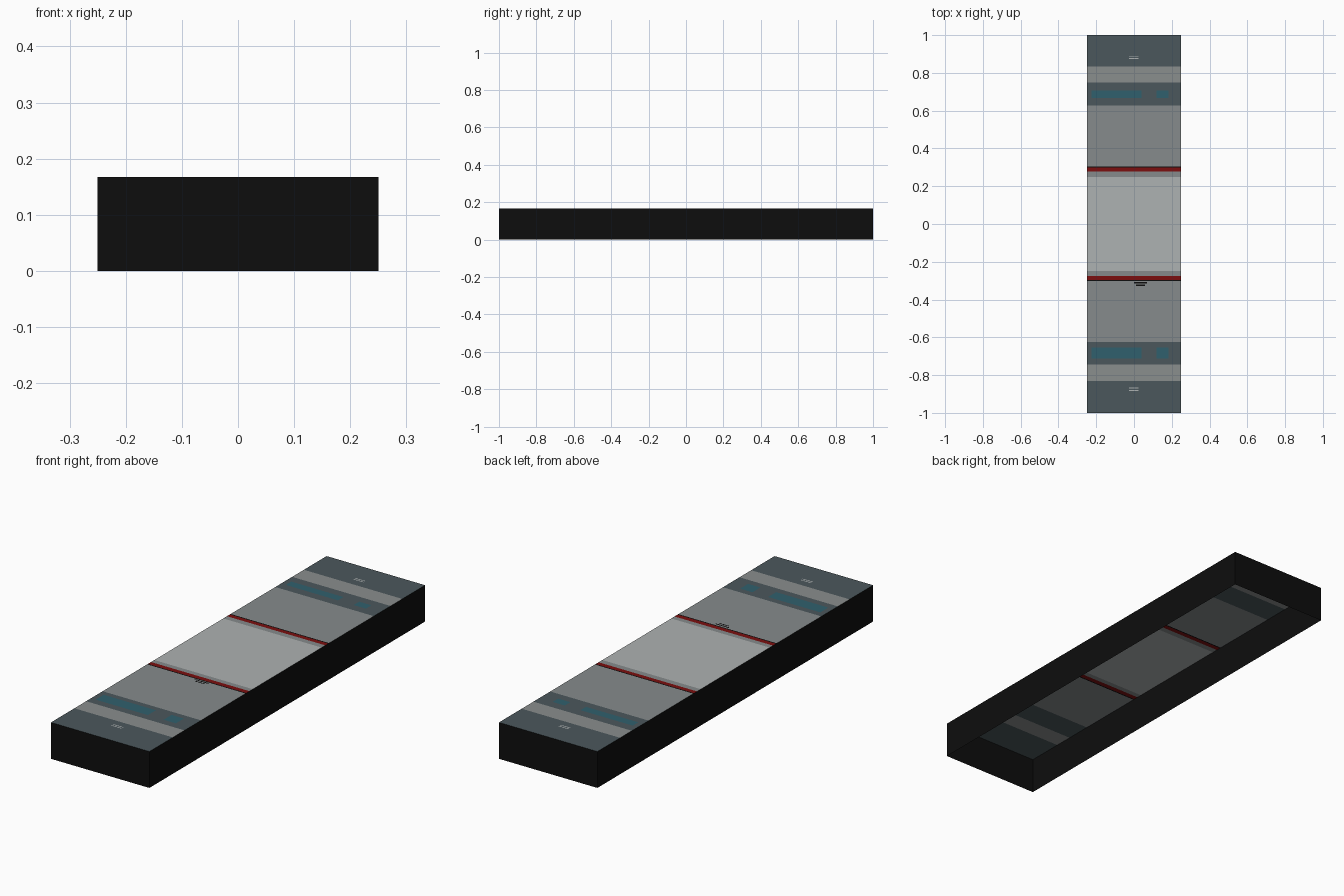
import bpy, bmesh

if "Cube" in bpy.data.objects:
    bpy.data.objects.remove(bpy.data.objects["Cube"])

W, L, H = 0.25, 1.0, 0.167


def material(name, rgb):
    lin = [((c / 255 + 0.055) / 1.055) ** 2.4 if c > 10 else c / 255 / 12.92 for c in rgb]
    m = bpy.data.materials.new(name)
    m.diffuse_color = (*lin, 1)
    m.use_nodes = True
    m.node_tree.nodes["Principled BSDF"].inputs["Base Color"].default_value = m.diffuse_color
    return m


MATS = {n: material(n, c) for n, c in {
    "black": (13, 13, 13),
    "dark slate": (75, 87, 92),
    "mid grey": (134, 139, 140),
    "warm grey": (138, 142, 141),
    "light grey": (174, 178, 178),
    "red": (124, 15, 15),
    "teal": (48, 96, 109),
}.items()}
NAMES = list(MATS)


def finish(name, bm, mats):
    me = bpy.data.meshes.new(name)
    bm.to_mesh(me)
    bm.free()
    for m in mats:
        me.materials.append(MATS[m])
    ob = bpy.data.objects.new(name, me)
    bpy.context.collection.objects.link(ob)
    return ob


def plate(name, x0, x1, y0, y1, mat):
    bm = bmesh.new()
    z = H + 0.001
    bm.faces.new([bm.verts.new(p) for p in
                  ((x0, y0, z), (x1, y0, z), (x1, y1, z), (x0, y1, z))])
    return finish(name, bm, [mat])


# Striped deck: end position of each band along y, with its colour
bands = [(-0.83, "dark slate"), (-0.745, "warm grey"), (-0.625, "dark slate"),
         (-0.302, "mid grey"), (-0.296, "black"), (-0.274, "red"),
         (-0.25, "mid grey"), (0.25, "light grey"), (0.277, "mid grey"),
         (0.298, "red"), (0.304, "black"), (0.628, "mid grey"),
         (0.75, "dark slate"), (0.835, "warm grey"), (L, "dark slate")]
bm = bmesh.new()
row = [bm.verts.new((x, -L, H)) for x in (-W, W)]
for y, mat in bands:
    nxt = [bm.verts.new((x, y, H)) for x in (-W, W)]
    f = bm.faces.new((row[0], row[1], nxt[1], nxt[0]))
    f.material_index = NAMES.index(mat)
    row = nxt
finish("striped_deck", bm, NAMES)

# Side walls, open underneath
bm = bmesh.new()
corners = [(-W, -L), (W, -L), (W, L), (-W, L)]
low = [bm.verts.new((x, y, 0)) for x, y in corners]
high = [bm.verts.new((x, y, H)) for x, y in corners]
for i in range(4):
    j = (i + 1) % 4
    bm.faces.new((low[i], low[j], high[j], high[i]))
finish("side_walls", bm, ["black"])

# Teal worn patches and small pale end dashes, at both ends
for end, yc, half, dash in (("front", -0.682, 0.029, -0.875), ("back", 0.688, 0.02, 0.882)):
    plate(end + "_long_patch", -0.225, 0.04, yc - half, yc + half, "teal")
    plate(end + "_short_patch", 0.12, 0.182, yc - half, yc + half, "teal")
    for k, dy in enumerate((-0.006, 0.006)):
        plate(f"{end}_dash_{k}", -0.027, 0.025, dash + dy - 0.0025, dash + dy + 0.0025, "light grey")

# Small black marks beside the front red line
plate("mark_long", 0.0, 0.068, -0.315, -0.308, "black")
plate("mark_short", 0.01, 0.058, -0.327, -0.321, "black")
